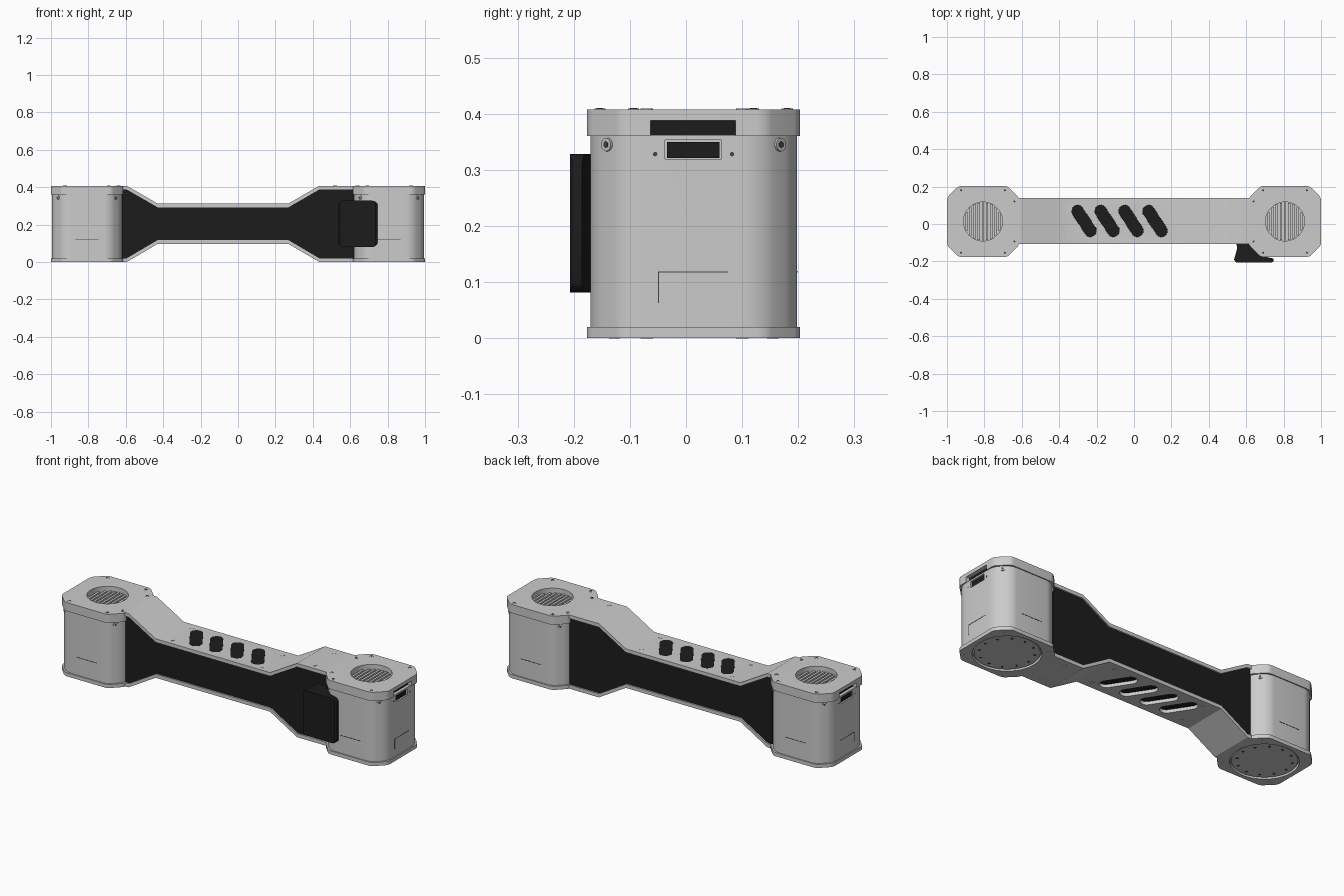
import bpy, bmesh
from math import pi, cos, sin, sqrt, atan2
from mathutils import Vector, Matrix

if "Cube" in bpy.data.objects:
    bpy.data.objects.remove(bpy.data.objects["Cube"])

CX, CY, HX, HY, H = 0.8075, 0.0135, 0.1925, 0.19, 0.408


def material(name, c):
    m = bpy.data.materials.new(name)
    m.diffuse_color = (c, c, c, 1)
    m.use_nodes = True
    m.node_tree.nodes["Principled BSDF"].inputs["Base Color"].default_value = m.diffuse_color
    return m


BLACK = material("black_plastic", 0.012)
DARK = material("dark_hole", 0.06)
LIGHT = material("light_metal", 0.85)


def finish(name, bm, mat=None):
    bmesh.ops.recalc_face_normals(bm, faces=bm.faces[:])
    me = bpy.data.meshes.new(name)
    bm.to_mesh(me)
    bm.free()
    ob = bpy.data.objects.new(name, me)
    bpy.context.collection.objects.link(ob)
    if mat:
        me.materials.append(mat)
    return ob


def prism(name, pts, a, b, axis="Z", round_corners=0, mat=None):
    """Extrude an outline along an axis, optionally rounding its corners."""
    place = (lambda u, v, w: (u, v, w)) if axis == "Z" else (lambda u, v, w: (u, w, v))
    bm = bmesh.new()
    f = bm.faces.new([bm.verts.new(place(u, v, a)) for u, v in pts])
    ext = bmesh.ops.extrude_face_region(bm, geom=[f])["geom"]
    bmesh.ops.translate(bm, vec=place(0, 0, b - a),
                        verts=[g for g in ext if isinstance(g, bmesh.types.BMVert)])
    if round_corners:
        d = Vector(place(0, 0, 1))
        es = [e for e in bm.edges
              if abs((e.verts[0].co - e.verts[1].co).normalized().dot(d)) > 0.99]
        bmesh.ops.bevel(bm, geom=es, offset=round_corners, segments=5,
                        profile=0.5, affect="EDGES", clamp_overlap=True)
    return finish(name, bm, mat)


def box(name, x0, x1, y0, y1, z0, z1, mat=None):
    x0, x1 = sorted((x0, x1))
    return prism(name, [(x0, y0), (x1, y0), (x1, y1), (x0, y1)], z0, z1, mat=mat)


def cyl(name, loc, r, depth, direction=(0, 0, 1), n=48, mat=None):
    bm = bmesh.new()
    rot = Vector(direction).to_track_quat("Z", "Y").to_matrix().to_4x4()
    bmesh.ops.create_cone(bm, cap_ends=True, segments=n, radius1=r, radius2=r,
                          depth=depth, matrix=Matrix.Translation(loc) @ rot)
    return finish(name, bm, mat)


def boolean(ob, tool, op="DIFFERENCE"):
    m = ob.modifiers.new("cut", "BOOLEAN")
    m.object, m.operation, m.solver = tool, op, "EXACT"
    bpy.context.view_layer.objects.active = ob
    bpy.ops.object.modifier_apply(modifier=m.name)
    bpy.data.objects.remove(tool)


def octagon(cx, inset, c=0.062):
    hx, hy = HX - inset, HY - inset
    return [(cx + x, CY + y) for x, y in
            [(hx, hy - c), (hx - c, hy), (c - hx, hy), (-hx, hy - c),
             (-hx, c - hy), (c - hx, -hy), (hx - c, -hy), (hx, c - hy)]]


def slot(name, cx, z0, z1, r, mat=None):
    dx, dy = 0.034, -0.052
    base = atan2(dy, dx)
    pts = []
    for s in (1, -1):
        for i in range(13):
            a = base + (0 if s == 1 else pi) - pi / 2 + pi * i / 12
            pts.append((cx + s * dx + r * cos(a), 0.016 + s * dy + r * sin(a)))
    return prism(name, pts, z0, z1, mat=mat)


# Actuator housings at both ends
for s, side in ((-1, "left"), (1, "right")):
    cx = s * CX
    end = lambda d: cx + s * d      # local distance towards the outer end
    body = prism(side + "_housing", octagon(cx, 0.006), 0.018, 0.362, round_corners=0.03)
    cap = prism(side + "_top_cap", octagon(cx, 0), 0.36, H, round_corners=0.015)
    base = prism(side + "_base_plate", octagon(cx, 0), 0, 0.02, round_corners=0.015)

    # Round vent with slats in the cap
    boolean(cap, cyl("tool", (cx, CY, 0.42), 0.104, 0.1))
    cyl(side + "_vent_floor", (cx, CY, 0.365), 0.104, 0.008)
    for i in range(-4, 5):
        x = i * 0.022
        h = sqrt(0.102 ** 2 - x * x)
        box(side + "_vent_slat", cx + x - 0.006, cx + x + 0.006, CY - h, CY + h, 0.366, 0.384)

    # Cable slot in the cap and connector in the end face
    boolean(cap, box("tool", end(0.15), end(0.25), -0.063, 0.088, 0.35, 0.388))
    box(side + "_cable_slot", end(0.14), end(0.17), -0.065, 0.09, 0.361, 0.39, BLACK)
    boolean(body, box("tool", end(0.165), end(0.25), -0.037, 0.063, 0.319, 0.353))
    box(side + "_connector", end(0.15), end(0.18), -0.034, 0.06, 0.321, 0.35, BLACK)
    for y in (-0.055, 0.082):
        cyl(side + "_connector_hole", (end(0.1865), y, 0.328), 0.004, 0.002, (s, 0, 0), 12, DARK)

    # Output flange recessed in the base with a ring of bolt holes
    boolean(base, cyl("tool", (cx, CY, 0), 0.168, 0.1, n=64))
    cyl(side + "_output_flange", (cx, CY, 0.013), 0.16, 0.016, n=64)
    for i in range(12):
        a = i * pi / 6
        cyl(side + "_flange_bolt", (cx + 0.135 * cos(a), CY + 0.135 * sin(a), 0.005),
            0.007, 0.002, n=12, mat=DARK)

    # Corner screws on the housing chamfers and under the base
    for u in (-1, 1):
        for v in (-1, 1):
            p = (cx + u * 0.156, CY + v * 0.1535, 0.345)
            cyl(side + "_side_screw", p, 0.012, 0.008, (u, v, 0), 20)
            q = Vector(p) + Vector((u, v, 0)) * 0.003
            cyl(side + "_side_screw_socket", q, 0.006, 0.002, (u, v, 0), 6, DARK)
            cyl(side + "_base_screw", (cx + u * 0.143, CY + v * 0.141, 0), 0.01, 0.002, n=16, mat=LIGHT)

    # Screws on the top cap
    spots = [(u * 0.117, v * 0.167) for u in (-1, 1) for v in (-1, 1)]
    spots += [(-s * 0.168, v * 0.107) for v in (-1, 1)]
    for x, y in spots:
        cyl(side + "_cap_screw", (cx + x, CY + y, H), 0.01, 0.003, n=16)
        cyl(side + "_cap_screw_socket", (cx + x, CY + y, H + 0.001), 0.006, 0.003, n=6, mat=DARK)

    # Panel seams on the end, front and back faces
    xe = end(0.1865)
    box(side + "_end_seam", xe - 0.001, xe + 0.001, -0.05, 0.075, 0.117, 0.119, DARK)
    box(side + "_end_seam_upright", xe - 0.001, xe + 0.001, -0.05, -0.048, 0.063, 0.118, DARK)
    for v in (-1, 1):
        y = CY + v * 0.184
        box(side + "_side_seam", cx - 0.062, cx + 0.062, y - 0.001, y + 0.001, 0.117, 0.12, DARK)

# Bent cover strips and the black core between them
XS = (-0.62, -0.595, -0.43, 0.27, 0.435, 0.62)
top = list(zip(XS, (H, H, 0.313, 0.313, H, H)))
bottom = list(zip(XS, (0, 0, 0.097, 0.097, 0, 0)))
T = 0.02
upper = prism("upper_strip", top + [(x, z - T) for x, z in reversed(top)], -0.106, 0.14, "Y")
lower = prism("lower_strip", bottom + [(x, z + T) for x, z in reversed(bottom)], -0.106, 0.14, "Y")
core = [(x, z - T + 0.002) for x, z in top] + [(x, z + T - 0.002) for x, z in reversed(bottom)]
prism("core", core, -0.098, 0.132, "Y", mat=BLACK)

# Slanted slots with flush grip pads on top
for x in (-0.267, -0.144, -0.016, 0.112):
    boolean(upper, slot("tool", x, 0.28, 0.35, 0.033))
    boolean(lower, slot("tool", x, 0.05, 0.13, 0.033))
    slot("grip_pad", x, 0.29, 0.313, 0.0325, BLACK)

# Strip fasteners
for x, zt, zb in ((-0.353, 0.313, 0.097), (0.203, 0.313, 0.097), (0.519, H, 0)):
    for y in (-0.07, 0.1):
        for z in (zt, zb):
            cyl("strip_fastener", (x, y, z), 0.011, 0.002, n=16, mat=LIGHT)

# Cable cover on the front of the right joint
cover = prism("cable_cover", [(0.545, -0.09), (0.552, -0.13), (0.535, -0.19), (0.545, -0.205),
                              (0.735, -0.207), (0.745, -0.2), (0.745, -0.185), (0.69, -0.172),
                              (0.615, -0.11), (0.615, -0.09)], 0.05, 0.36, mat=BLACK)
boolean(cover, prism("tool", [(0.533, 0.081), (0.747, 0.081), (0.747, 0.328), (0.533, 0.328)],
                     -0.3, 0, "Y", round_corners=0.028), "INTERSECT")
m = cover.modifiers.new("soft_edges", "BEVEL")
m.width, m.segments = 0.008, 3

# Smooth shading with sharp edges kept
bpy.ops.object.select_all(action="SELECT")
bpy.context.view_layer.objects.active = upper
bpy.ops.object.shade_smooth_by_angle(angle=pi / 6)
